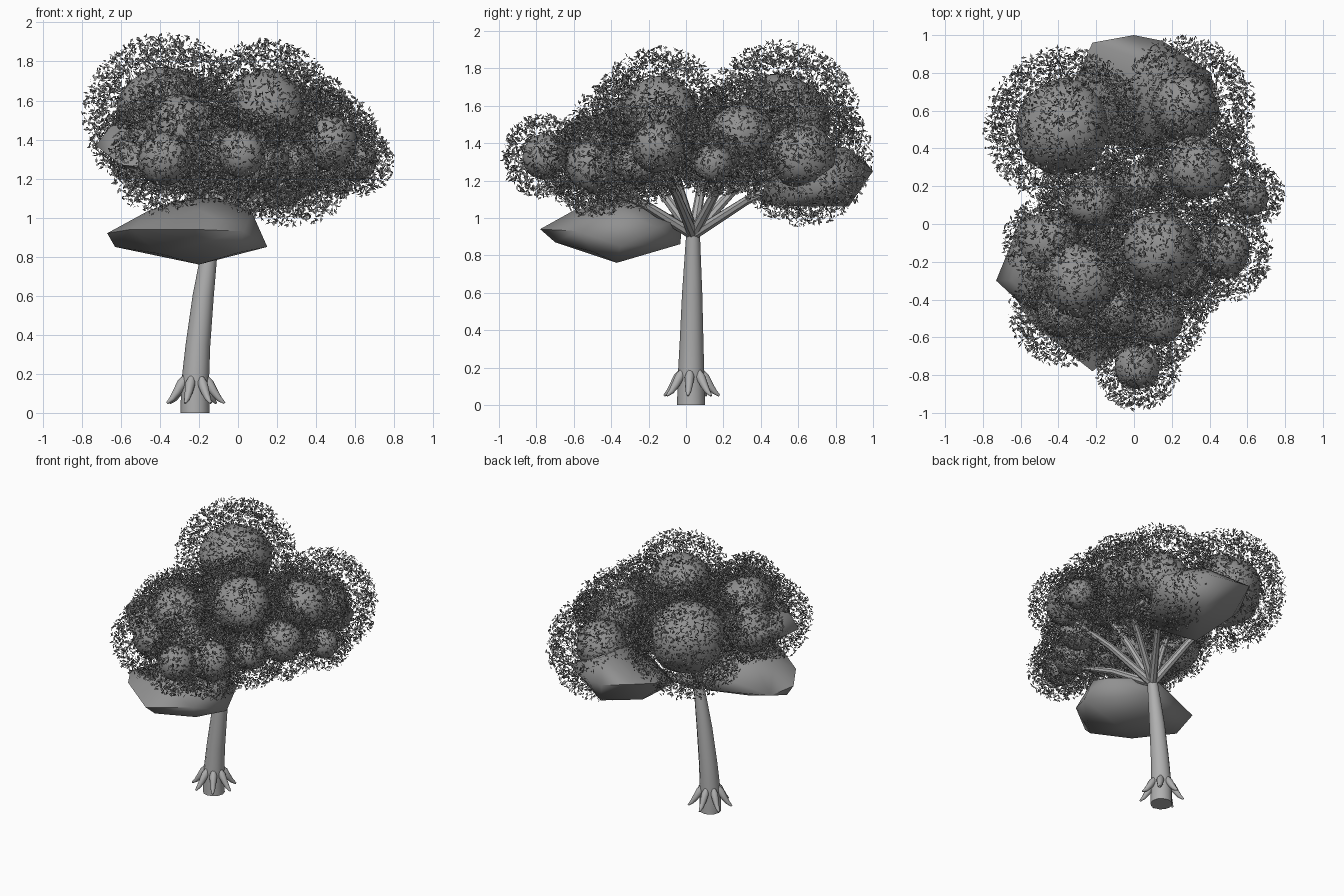
import bpy, bmesh, math, random
from mathutils import Vector, noise

if "Cube" in bpy.data.objects:
    bpy.data.objects.remove(bpy.data.objects["Cube"])

random.seed(7)


def grey(name, v):
    m = bpy.data.materials.new(name)
    m.diffuse_color = (v, v, v, 1)
    m.use_nodes = True
    m.node_tree.nodes["Principled BSDF"].inputs["Base Color"].default_value = m.diffuse_color
    return m


BARK, FOLIAGE, LEAF = grey("bark", .43), grey("foliage", .28), grey("leaf", .26)


def rand_dir():
    return Vector((random.gauss(0, 1), random.gauss(0, 1), random.gauss(0, 1))).normalized()


def add_mesh(name, mesh, mat, angle=None):
    mesh.materials.clear()
    mesh.materials.append(mat)
    ob = bpy.data.objects.new(name, mesh)
    bpy.context.collection.objects.link(ob)
    if angle:
        bpy.ops.object.select_all(action='DESELECT')
        ob.select_set(True)
        bpy.context.view_layer.objects.active = ob
        bpy.ops.object.shade_smooth_by_angle(angle=math.radians(angle))
    return ob


def tube(name, pts, radii, res=3):
    """Tapered round tube along a path, turned into a mesh."""
    cu = bpy.data.curves.new(name, 'CURVE')
    cu.dimensions = '3D'
    cu.bevel_depth = 1
    cu.bevel_resolution = res
    cu.use_fill_caps = True
    sp = cu.splines.new('POLY')
    sp.points.add(len(pts) - 1)
    for p, co, r in zip(sp.points, pts, radii):
        p.co = (*co, 1)
        p.radius = r
    tmp = bpy.data.objects.new(name, cu)
    bpy.context.collection.objects.link(tmp)
    bpy.context.view_layer.update()
    mesh = bpy.data.meshes.new_from_object(tmp.evaluated_get(bpy.context.evaluated_depsgraph_get()))
    bpy.data.objects.remove(tmp)
    return add_mesh(name, mesh, BARK, 40)


# Trunk, leaning gently to the right
tube("trunk",
     [(-.22, .027, 0), (-.22, .027, .15), (-.205, .03, .35), (-.178, .033, .6),
      (-.15, .036, .8), (-.13, .038, .93)],
     [.075, .071, .063, .054, .043, .036], 4)

# Root flares
for i in range(7):
    a = math.tau * i / 7 + math.pi / 4
    prof = [(.05, .19), (.072, .15), (.1, .105), (.125, .072), (.152, .05)]
    tube(f"root_{i}", [(-.22 + r * math.cos(a), .027 + r * math.sin(a), z) for r, z in prof],
         [.012, .026, .021, .015, .006])

# Foliage clumps: x, y, z, core radius, leaf shell radius
clumps = [
    (-.37, .51, 1.52, .25, .43), (.14, -.14, 1.56, .20, .36), (.02, -.76, 1.33, .12, .23),
    (.61, .15, 1.29, .10, .19), (.47, -.15, 1.38, .14, .27), (.27, .62, 1.33, .18, .38),
    (-.45, -.10, 1.38, .17, .25), (-.28, -.30, 1.43, .20, .34), (.12, -.50, 1.27, .14, .27),
    (-.37, -.46, 1.30, .14, .30), (.34, .30, 1.44, .17, .32), (-.22, .12, 1.42, .15, .28),
    (-.08, -.45, 1.33, .14, .26), (.04, .20, 1.38, .12, .26), (.28, -.27, 1.29, .12, .25),
]

# Branches fanning from the trunk top to the clumps
fork = Vector((-.132, .038, .91))
for i in (0, 1, 4, 5, 7, 8, 10, 11):
    x, y, z, r, s = clumps[i]
    end = Vector((x, y, z - r * .6))
    mid = fork.lerp(end, .5) + Vector((0, 0, .03))
    tube(f"branch_{i}", [fork, mid, end], [.03, .024, .016], 2)

# Rounded foliage cores
for i, (x, y, z, r, s) in enumerate(clumps):
    bm = bmesh.new()
    bmesh.ops.create_icosphere(bm, subdivisions=3, radius=r)
    for v in bm.verts:
        v.co *= 1 + .1 * noise.noise(v.co * 6 + Vector((i * 3, 0, 0)))
        v.co += Vector((x, y, z))
    me = bpy.data.meshes.new("foliage_core")
    bm.to_mesh(me)
    bm.free()
    add_mesh(f"foliage_core_{i}", me, FOLIAGE, 60)

# Loose leaves around every core
verts, faces = [], []
for x, y, z, r, s in clumps:
    c = Vector((x, y, z))
    n_shell = int(25000 * s * s)
    for k in range(int(n_shell * 1.12)):
        rad = s * random.uniform(.74, 1) if k < n_shell else r * random.uniform(1.0, 1.1)
        p = c + rand_dir() * rad
        u = rand_dir()
        w = u.cross(rand_dir()).normalized() * random.uniform(.005, .007)
        u = u * random.uniform(.012, .017)
        b = len(verts)
        verts += [p - u, p + w, p + u, p - w]
        faces.append((b, b + 1, b + 2, b + 3))
me = bpy.data.meshes.new("leaves")
me.from_pydata(verts, [], faces)
add_mesh("leaves", me, LEAF)


# Angular low-poly foliage pads
def pad(name, pts):
    bm = bmesh.new()
    for p in pts:
        bm.verts.new(p)
    bmesh.ops.convex_hull(bm, input=bm.verts[:])
    loose = [v for v in bm.verts if not v.link_faces]
    bmesh.ops.delete(bm, geom=loose, context='VERTS')
    bmesh.ops.recalc_face_normals(bm, faces=bm.faces[:])
    me = bpy.data.meshes.new(name)
    bm.to_mesh(me)
    bm.free()
    add_mesh(name, me, FOLIAGE, 85)


pad("lower_front_pad", [
    (-.67, -.32, .92), (-.63, -.30, .85), (-.55, -.52, .94), (-.22, -.78, .94), (-.2, -.7, .87),
    (-.2, -.37, .76), (.15, -.35, .85), (.1, -.15, .95), (.07, -.35, 1.03), (-.1, -.35, 1.1),
    (-.25, -.35, 1.1), (-.45, -.4, 1.04), (-.15, -.03, .86), (-.2, -.02, 1.0), (-.45, -.1, .9),
    (-.2, -.6, 1.04), (-.62, -.12, .91), (.03, -.58, .93), (-.4, -.5, .815), (0, -.5, .82),
    (-.4, -.2, .82)])
pad("back_pad", [
    (0, 1, 1.25), (-.22, .96, 1.3), (-.33, .72, 1.25), (.15, .97, 1.25), (.41, .8, 1.22),
    (.42, .7, 1.15), (.1, .87, 1.06), (.2, .4, 1.07), (-.2, .42, 1.1), (.1, .85, 1.38),
    (.1, .45, 1.35), (-.2, .8, 1.12), (.27, .65, 1.06)])
pad("left_pad", [
    (-.73, -.3, 1.37), (-.58, .07, 1.4), (-.6, -.42, 1.27), (-.65, -.3, 1.47), (-.4, -.52, 1.25),
    (-.3, -.1, 1.2), (-.2, -.4, 1.4), (-.35, -.1, 1.5), (-.5, -.2, 1.22)])
